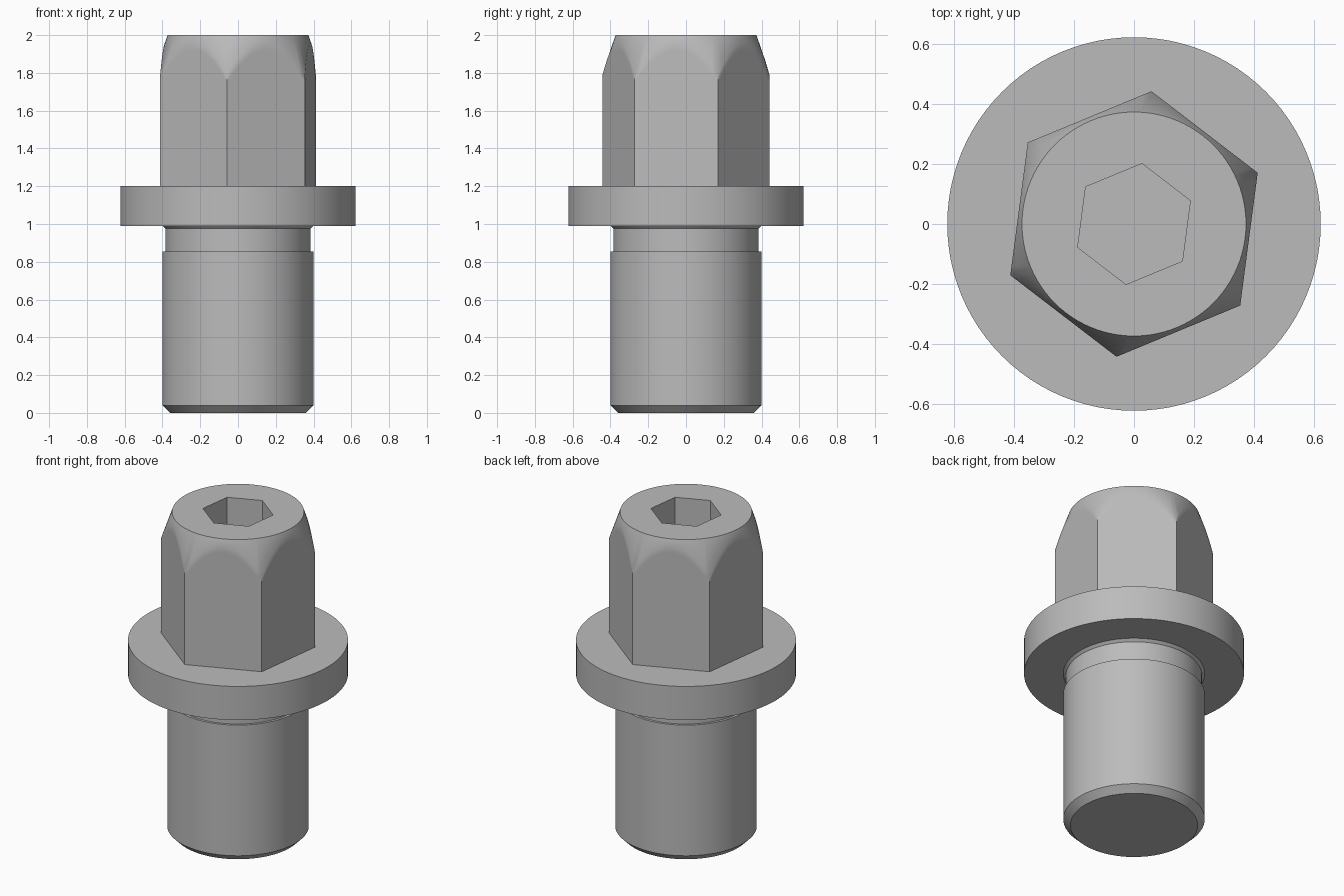
import bpy, bmesh, math

cube = bpy.data.objects.get("Cube")
if cube:
    bpy.data.objects.remove(cube)

# Single plain metal colour
steel = bpy.data.materials.new("grey_steel")
steel.use_nodes = True
GREY = (0.5, 0.5, 0.5, 1)
steel.diffuse_color = GREY
steel.node_tree.nodes["Principled BSDF"].inputs["Base Color"].default_value = GREY

SEGMENTS = 96
TURN = math.radians(22.5)          # rotation of both hexagons
ANGLES = [TURN + 2 * math.pi * i / SEGMENTS for i in range(SEGMENTS)]


def hex_radius(angle, corner):
    """Distance from the axis to a hexagon's side in the given direction."""
    local = (angle - TURN) % (math.pi / 3) - math.pi / 6
    return corner * math.cos(math.pi / 6) / math.cos(local)


def loft(name, rings, cap_start, cap_end, smooth_angle):
    """Skin rings; each ring is a function of angle giving (radius, height)."""
    bm = bmesh.new()
    loops = []
    for ring in rings:
        loop = []
        for a in ANGLES:
            r, z = ring(a)
            loop.append(bm.verts.new((r * math.cos(a), r * math.sin(a), z)))
        loops.append(loop)
    for low, high in zip(loops, loops[1:]):
        for i in range(SEGMENTS):
            j = (i + 1) % SEGMENTS
            bm.faces.new((low[i], low[j], high[j], high[i]))
    if cap_start:
        bm.faces.new(loops[0][::-1])
    if cap_end:
        bm.faces.new(loops[-1])
    mesh = bpy.data.meshes.new(name)
    bm.to_mesh(mesh)
    bm.free()
    mesh.materials.append(steel)
    obj = bpy.data.objects.new(name, mesh)
    bpy.context.collection.objects.link(obj)
    bpy.ops.object.select_all(action="DESELECT")
    obj.select_set(True)
    bpy.context.view_layer.objects.active = obj
    bpy.ops.object.shade_smooth_by_angle(angle=math.radians(smooth_angle))
    return obj


def circle(r, z):
    return lambda a: (r, z)


# Chamfered shank, relieved neck and round flange
shank_profile = [(0.36, 0), (0.4, 0.04), (0.4, 0.855), (0.385, 0.855),
                 (0.385, 0.975), (0.4, 0.99), (0.622, 0.99), (0.622, 1.2)]
loft("shank_and_flange", [circle(r, z) for r, z in shank_profile], True, True, 30)

# Hexagonal head with a conical top chamfer and a hexagonal socket
HEAD, SOCKET, RIM = 0.446, 0.203, 0.373
TOP, DEPTH, SLOPE = 2.0, 0.4, 2.9


def head_side(a, drop=0.0):
    r = hex_radius(a, HEAD)
    return r, TOP - (r - RIM) * SLOPE - drop


loft("hex_head", [
    lambda a: (hex_radius(a, HEAD), 1.2),
    lambda a: head_side(a, 0.04),
    head_side,
    circle(RIM, TOP),
    lambda a: (hex_radius(a, SOCKET), TOP),
    lambda a: (hex_radius(a, SOCKET), TOP - DEPTH),
], False, True, 40)
